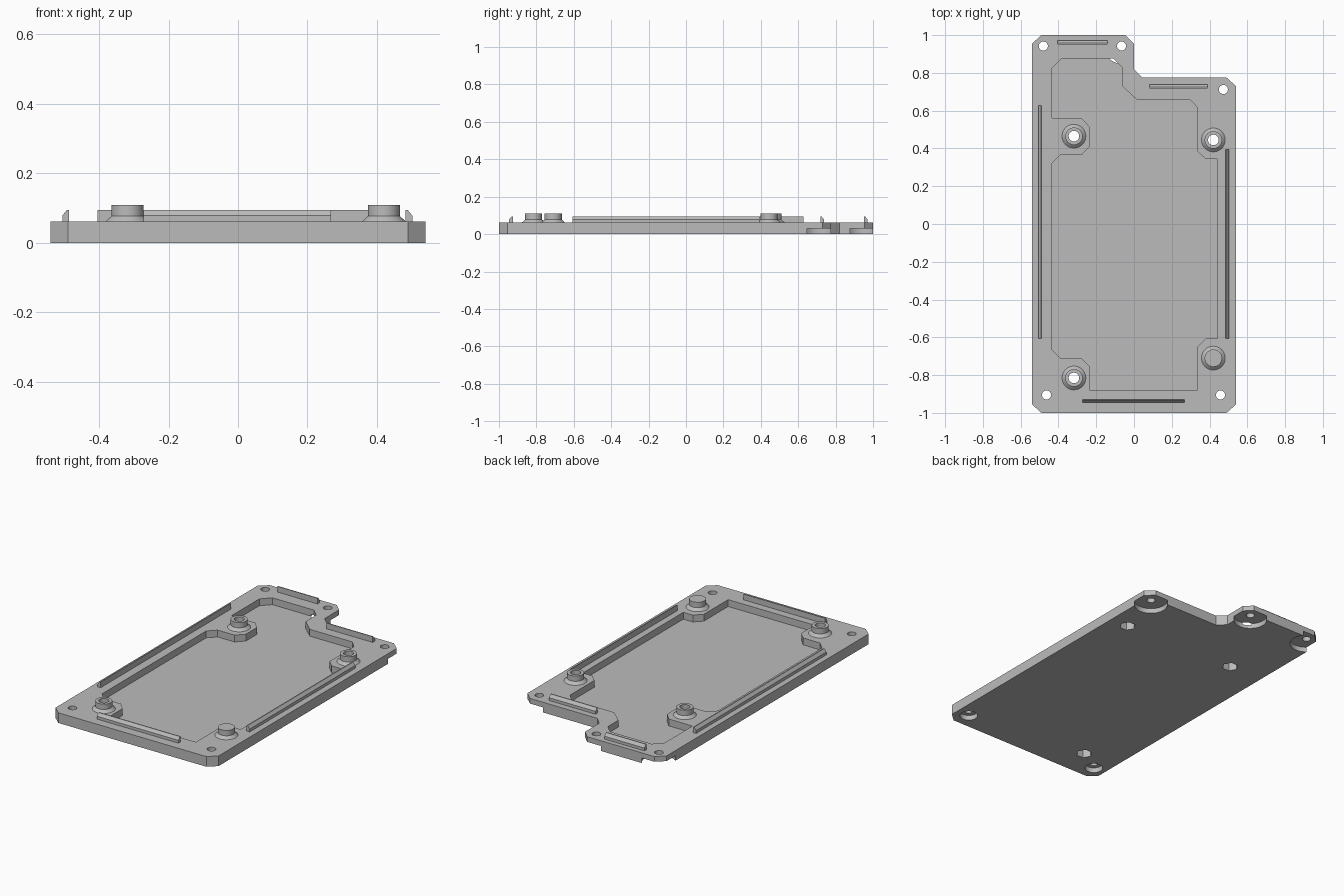
import bpy, bmesh, math
from mathutils import Matrix, Vector

if "Cube" in bpy.data.objects:
    bpy.data.objects.remove(bpy.data.objects["Cube"])

grey = bpy.data.materials.new("plain grey")
grey.use_nodes = True
colour = (0.5, 0.5, 0.5, 1)
grey.diffuse_color = colour
grey.node_tree.nodes["Principled BSDF"].inputs["Base Color"].default_value = colour

TOP = 0.061      # plate top
FLOOR = 0.02     # pocket floor


def finish(name, bm):
    bmesh.ops.recalc_face_normals(bm, faces=bm.faces)
    mesh = bpy.data.meshes.new(name)
    bm.to_mesh(mesh)
    bm.free()
    mesh.materials.append(grey)
    obj = bpy.data.objects.new(name, mesh)
    bpy.context.collection.objects.link(obj)
    return obj


def prism(name, outline, z0, z1):
    bm = bmesh.new()
    face = bm.faces.new([bm.verts.new((x, y, z0)) for x, y in outline])
    ext = bmesh.ops.extrude_face_region(bm, geom=[face])
    moved = [v for v in ext["geom"] if isinstance(v, bmesh.types.BMVert)]
    bmesh.ops.translate(bm, verts=moved, vec=(0, 0, z1 - z0))
    return finish(name, bm)


def turned(name, centre, rings, sides=40):
    """Solid of revolution from (radius, height) rings, capped at both ends."""
    bm = bmesh.new()
    loops = []
    for r, z in rings:
        angles = [math.tau * i / sides for i in range(sides)]
        loops.append([bm.verts.new((centre[0] + r * math.cos(a), centre[1] + r * math.sin(a), z))
                      for a in angles])
    for low, high in zip(loops, loops[1:]):
        for i in range(sides):
            j = (i + 1) % sides
            bm.faces.new((low[i], low[j], high[j], high[i]))
    bm.faces.new(loops[0])
    bm.faces.new(loops[-1])
    return finish(name, bm)


def select_only(obj):
    bpy.ops.object.select_all(action="DESELECT")
    obj.select_set(True)
    bpy.context.view_layer.objects.active = obj


def cut(targets, cutter):
    for obj in targets:
        mod = obj.modifiers.new("cut", "BOOLEAN")
        mod.operation = "DIFFERENCE"
        mod.solver = "EXACT"
        mod.object = cutter
        select_only(obj)
        bpy.ops.object.modifier_apply(modifier=mod.name)
    bpy.data.objects.remove(cutter)


# Chamfered base plate with a stepped back corner
plate = prism("base_plate", [
    (-0.49, -1), (0.49, -1), (0.54, -0.955), (0.54, 0.73), (0.49, 0.775), (0.045, 0.775),
    (0, 0.82), (0, 0.955), (-0.045, 1), (-0.49, 1), (-0.54, 0.955), (-0.54, -0.955)], 0, TOP)

# Shallow pocket leaving pads around the bosses
pocket = prism("pocket_cutter", [
    (-0.385, 0.875), (-0.11, 0.875), (-0.063, 0.83), (-0.063, 0.73), (0.013, 0.66),
    (0.295, 0.66), (0.337, 0.615), (0.337, 0.385), (0.38, 0.343), (0.443, 0.343),
    (0.443, -0.607), (0.38, -0.607), (0.337, -0.65), (0.337, -0.88), (-0.235, -0.88),
    (-0.235, -0.755), (-0.278, -0.71), (-0.39, -0.71), (-0.435, -0.665), (-0.435, 0.32),
    (-0.39, 0.365), (-0.278, 0.365), (-0.235, 0.41), (-0.235, 0.515), (-0.278, 0.56),
    (-0.435, 0.56), (-0.435, 0.823)], FLOOR, 0.2)
cut([plate], pocket)

# Corner screw holes with counterbores underneath
for centre, bore in [((-0.48, 0.942), 0.093), ((-0.066, 0.942), 0.093), ((0.473, 0.712), 0.093),
                     ((-0.463, -0.905), 0.05), ((0.458, -0.905), 0.05)]:
    cut([plate], turned("screw_cutter", centre,
                        [(bore, -0.1), (bore, 0.03), (0.024, 0.03), (0.024, 0.2)]))

# Bosses on flared feet; three bored with hexagonal nut recesses, one solid pin
parts = [plate]
for name, centre, bored in [("back_right_boss", (-0.318, 0.465), True),
                            ("back_left_boss", (0.42, 0.445), True),
                            ("front_right_boss", (-0.318, -0.815), True),
                            ("front_left_pin", (0.42, -0.71), False)]:
    boss = turned(name, centre, [(0.063, TOP), (0.046, 0.077), (0.046, 0.109)])
    parts.append(boss)
    if bored:
        cut([plate, boss], turned("bore_cutter", centre, [(0.028, -0.1), (0.028, 0.2)]))
        cut([plate], turned("nut_cutter", centre, [(0.045, -0.1), (0.045, 0.05)], 6))

# Snap ridges: a strip with its outer top edge sloped, facing "outward"
for name, centre, outward, length in [
        ("right_ridge", (-0.496, 0.011), (-1, 0), 1.232),
        ("left_ridge", (0.492, -0.106), (1, 0), 1.0),
        ("front_ridge", (-0.002, -0.936), (0, -1), 0.54),
        ("back_right_ridge", (-0.272, 0.961), (0, 1), 0.265),
        ("back_left_ridge", (0.236, 0.728), (0, 1), 0.307)]:
    out = Vector((*outward, 0))
    along = Vector((-out.y, out.x, 0))
    base = Vector((*centre, 0))
    bm = bmesh.new()
    section = [(-0.01, TOP), (0.01, TOP), (0.01, 0.078), (-0.004, 0.095), (-0.01, 0.095)]
    ends = [[bm.verts.new(base + out * o + along * s * length / 2 + Vector((0, 0, z)))
             for o, z in section] for s in (-1, 1)]
    for loop in ends:
        bm.faces.new(loop)
    for i in range(len(section)):
        j = (i + 1) % len(section)
        bm.faces.new((ends[0][i], ends[0][j], ends[1][j], ends[1][i]))
    parts.append(finish(name, bm))

for obj in parts:
    select_only(obj)
    bpy.ops.object.shade_smooth_by_angle(angle=math.radians(25))
